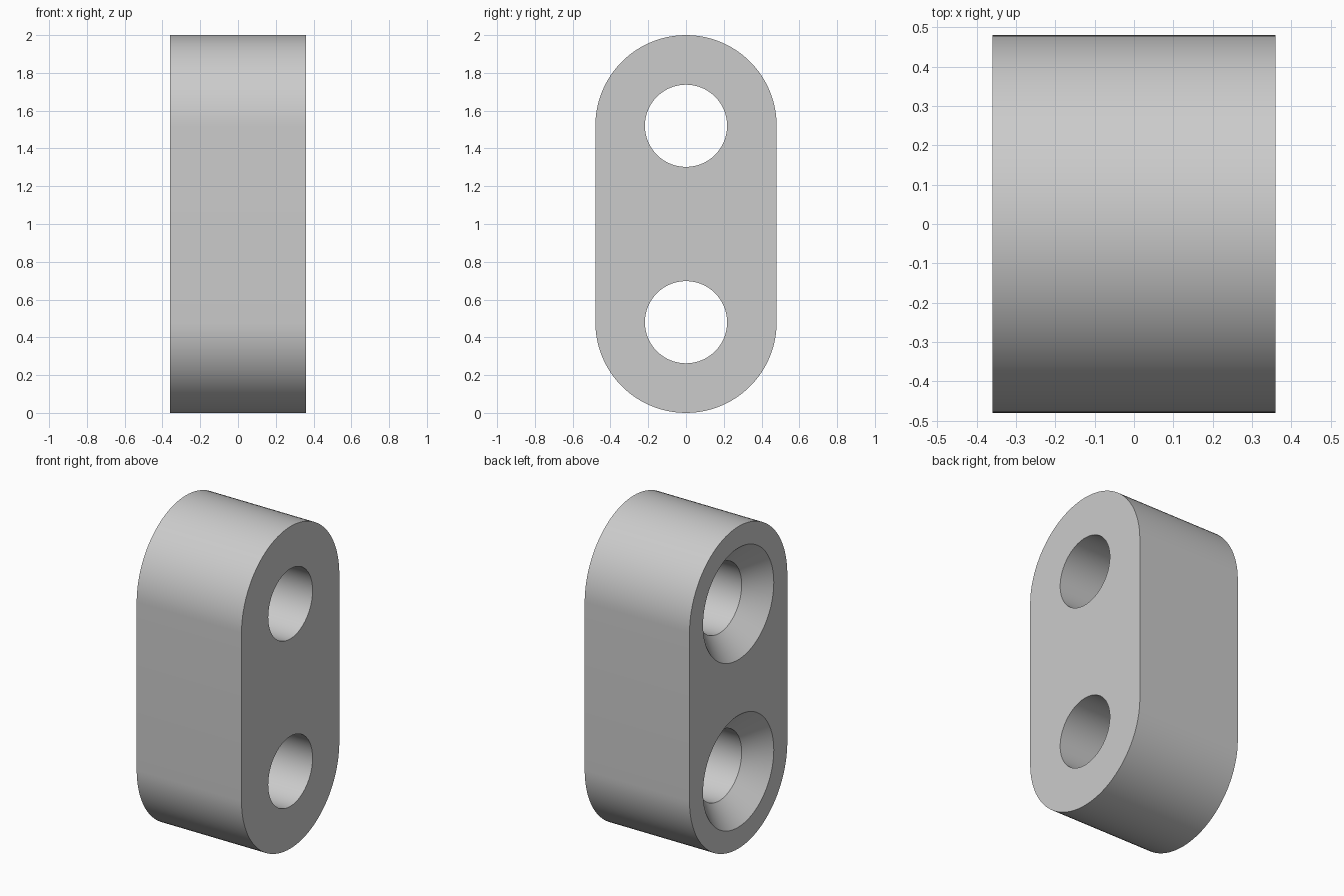
import bpy, bmesh, math

if "Cube" in bpy.data.objects:
    bpy.data.objects.remove(bpy.data.objects["Cube"])

HALF, R, HOLE_R, SINK_R, SINK_DEPTH = 0.36, 0.48, 0.2175, 0.347, 0.13
CENTRES = (0.48, 1.52)
SEG = 96

bm = bmesh.new()


def ring(x, points):
    """Closed loop of vertices in the plane x; returns vertices and edges."""
    vs = [bm.verts.new((x, y, z)) for y, z in points]
    es = [bm.edges.new((v, vs[(i + 1) % len(vs)])) for i, v in enumerate(vs)]
    return vs, es


def skin(a, b):
    """Wall of quads between two matching rings."""
    n = len(a[0])
    for i in range(n):
        j = (i + 1) % n
        bm.faces.new((a[0][i], a[0][j], b[0][j], b[0][i]))


def circle(r, zc):
    return [(r * math.cos(2 * math.pi * i / SEG), zc + r * math.sin(2 * math.pi * i / SEG))
            for i in range(SEG)]


# Rounded outline: a half circle over the top centre, another under the bottom one
outline = []
for start, zc in ((0, CENTRES[1]), (math.pi, CENTRES[0])):
    for i in range(SEG // 2 + 1):
        a = start + 2 * math.pi * i / SEG
        outline.append((R * math.cos(a), zc + R * math.sin(a)))

left, right = ring(-HALF, outline), ring(HALF, outline)
skin(left, right)
left_edges, right_edges = list(left[1]), list(right[1])

# Through holes, countersunk on the left side
for zc in CENTRES:
    mouth = ring(-HALF, circle(SINK_R, zc))
    throat = ring(-HALF + SINK_DEPTH, circle(HOLE_R, zc))
    exit_ring = ring(HALF, circle(HOLE_R, zc))
    skin(mouth, throat)
    skin(throat, exit_ring)
    left_edges += mouth[1]
    right_edges += exit_ring[1]

# Flat side faces with openings
for edges, nx in ((left_edges, -1), (right_edges, 1)):
    bmesh.ops.triangle_fill(bm, use_beauty=True, use_dissolve=False,
                            edges=edges, normal=(nx, 0, 0))
bmesh.ops.recalc_face_normals(bm, faces=bm.faces[:])

mesh = bpy.data.meshes.new("spacer_block")
bm.to_mesh(mesh)
bm.free()
block = bpy.data.objects.new("spacer_block", mesh)
bpy.context.collection.objects.link(block)

grey = bpy.data.materials.new("light grey")
grey.diffuse_color = (0.6, 0.6, 0.6, 1)
grey.use_nodes = True
grey.node_tree.nodes["Principled BSDF"].inputs["Base Color"].default_value = grey.diffuse_color
mesh.materials.append(grey)

bpy.context.view_layer.objects.active = block
block.select_set(True)
bpy.ops.object.shade_smooth_by_angle(angle=math.radians(30))
